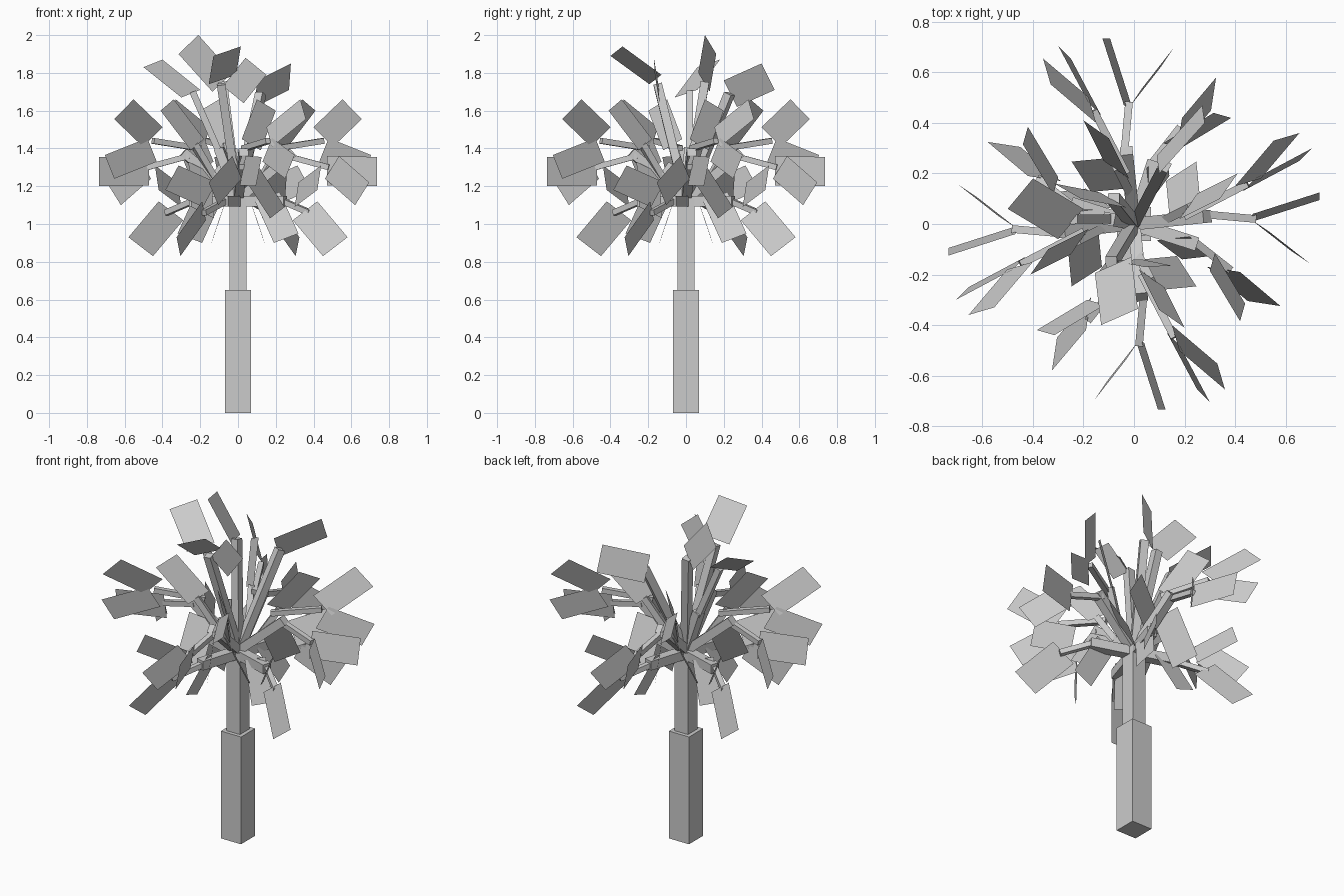
import bpy
from mathutils import Vector, Matrix
from math import pi

cube = bpy.data.objects.get("Cube")
if cube:
    bpy.data.objects.remove(cube, do_unlink=True)

# One plain grey for the whole tree
grey = bpy.data.materials.new("plain grey")
grey.use_nodes = True
colour = (0.6, 0.6, 0.6, 1)
grey.diffuse_color = colour
grey.node_tree.nodes["Principled BSDF"].inputs["Base Color"].default_value = colour


def add_mesh(name, points, faces, turn):
    """Make an object from points, turned about the trunk by quarter turns."""
    spin = Matrix.Rotation(turn * pi / 2, 3, "Z")
    mesh = bpy.data.meshes.new(name)
    mesh.from_pydata([spin @ Vector(p) for p in points], [], faces)
    mesh.materials.append(grey)
    obj = bpy.data.objects.new(name, mesh)
    bpy.context.collection.objects.link(obj)
    return obj


def beam(name, start, end, width, turn=0):
    """Square-section stick between two points."""
    start, end = Vector(start), Vector(end)
    along = (end - start).normalized()
    guide = Vector((0, 1, 0)) if abs(along.z) > 0.95 else Vector((0, 0, 1))
    side = along.cross(guide).normalized() * width / 2
    up = side.cross(along)
    ring = [side + up, up - side, -side - up, side - up]
    points = [start + r for r in ring] + [end + r for r in ring]
    faces = [(3, 2, 1, 0), (4, 5, 6, 7)]
    faces += [(i, (i + 1) % 4, (i + 1) % 4 + 4, i + 4) for i in range(4)]
    return add_mesh(name, points, faces, turn)


def leaf(name, a, b, c, turn=0):
    """Flat rectangular leaf from three neighbouring corners."""
    a, b, c = Vector(a), Vector(b), Vector(c)
    return add_mesh(name, [a, b, c, a + c - b], [(0, 1, 2, 3)], turn)


# Trunk in two thicknesses
beam("lower_trunk", (0, 0, 0), (0, 0, 0.65), 0.135)
beam("upper_trunk", (0, 0, 0.65), (0, 0, 1.14), 0.09)

# Side branches, repeated at each quarter turn
for turn in range(4):
    beam("side_branch", (0, 0, 1.13), (0.29, 0.03, 1.38), 0.05, turn)
    beam("low_branch", (0, 0, 1.12), (0.25, -0.08, 1.12), 0.055, turn)
    beam("outer_twig", (0.26, 0.04, 1.36), (0.48, 0.02, 1.30), 0.03, turn)
    beam("upper_twig", (0.2, 0.03, 1.4), (0.45, 0.16, 1.44), 0.03, turn)
    beam("inner_twig", (0.13, 0.02, 1.25), (0.23, 0.07, 1.42), 0.035, turn)
    beam("low_twig", (0.24, -0.07, 1.12), (0.38, -0.18, 1.06), 0.03, turn)

    leaf("outer_leaf_upright", (0.47, 0.04, 1.36), (0.735, 0.125, 1.355),
         (0.735, 0.095, 1.2), turn)
    leaf("outer_leaf_drooping", (0.46, 0.02, 1.24), (0.62, -0.105, 1.1),
         (0.695, -0.155, 1.22), turn)
    leaf("upper_leaf_raised", (0.655, 0.36, 1.555), (0.553, 0.33, 1.66),
         (0.4, 0.15, 1.513), turn)
    leaf("upper_leaf_level", (0.705, 0.3, 1.365), (0.48, 0.18, 1.455),
         (0.43, 0.13, 1.33), turn)
    leaf("inner_leaf_raised", (0.34, 0.1, 1.66), (0.41, 0.2, 1.6),
         (0.25, 0.12, 1.39), turn)
    leaf("inner_leaf_hanging", (0.127, 0.17, 1.03), (0.247, 0.247, 1.09),
         (0.262, 0.092, 1.33), turn)
    leaf("low_leaf_hanging", (0.58, -0.325, 0.93), (0.45, -0.305, 0.83),
         (0.29, -0.17, 1.02), turn)
    leaf("low_leaf_raised", (0.42, -0.385, 1.18), (0.3, -0.185, 1.09),
         (0.32, -0.115, 1.22), turn)
    leaf("under_leaf", (0.065, 0.09, 1.12), (0.05, 0.22, 1.17),
         (0.125, 0.32, 0.95), turn)

# Crown branches rising from the trunk top
base = (0, 0, 1.13)
beam("crown_branch_right", base, (-0.1, 0.02, 1.4), 0.05)
beam("crown_twig_right", (-0.1, 0.02, 1.38), (-0.24, 0.02, 1.7), 0.035)
beam("crown_branch_front", base, (-0.09, -0.15, 1.74), 0.045)
beam("crown_branch_back", base, (-0.08, 0.1, 1.75), 0.045)
beam("crown_branch_left", base, (0.12, 0.23, 1.69), 0.045)

# Crown leaves
leaf("crown_leaf_right", (-0.5, 0.06, 1.83), (-0.4, 0.18, 1.87), (-0.2, 0.06, 1.71))
leaf("crown_leaf_top", (-0.21, 0.1, 2.0), (-0.315, 0.16, 1.9), (-0.135, 0.125, 1.7))
leaf("crown_leaf_front", (-0.13, -0.4, 1.89), (0.015, -0.336, 1.94), (-0.01, -0.13, 1.79))
leaf("crown_leaf_upright", (0.04, -0.17, 1.88), (0.15, -0.165, 1.79), (0.03, -0.14, 1.64))
leaf("crown_leaf_left", (0.1, 0.2, 1.76), (0.28, 0.4, 1.85), (0.27, 0.47, 1.71))
